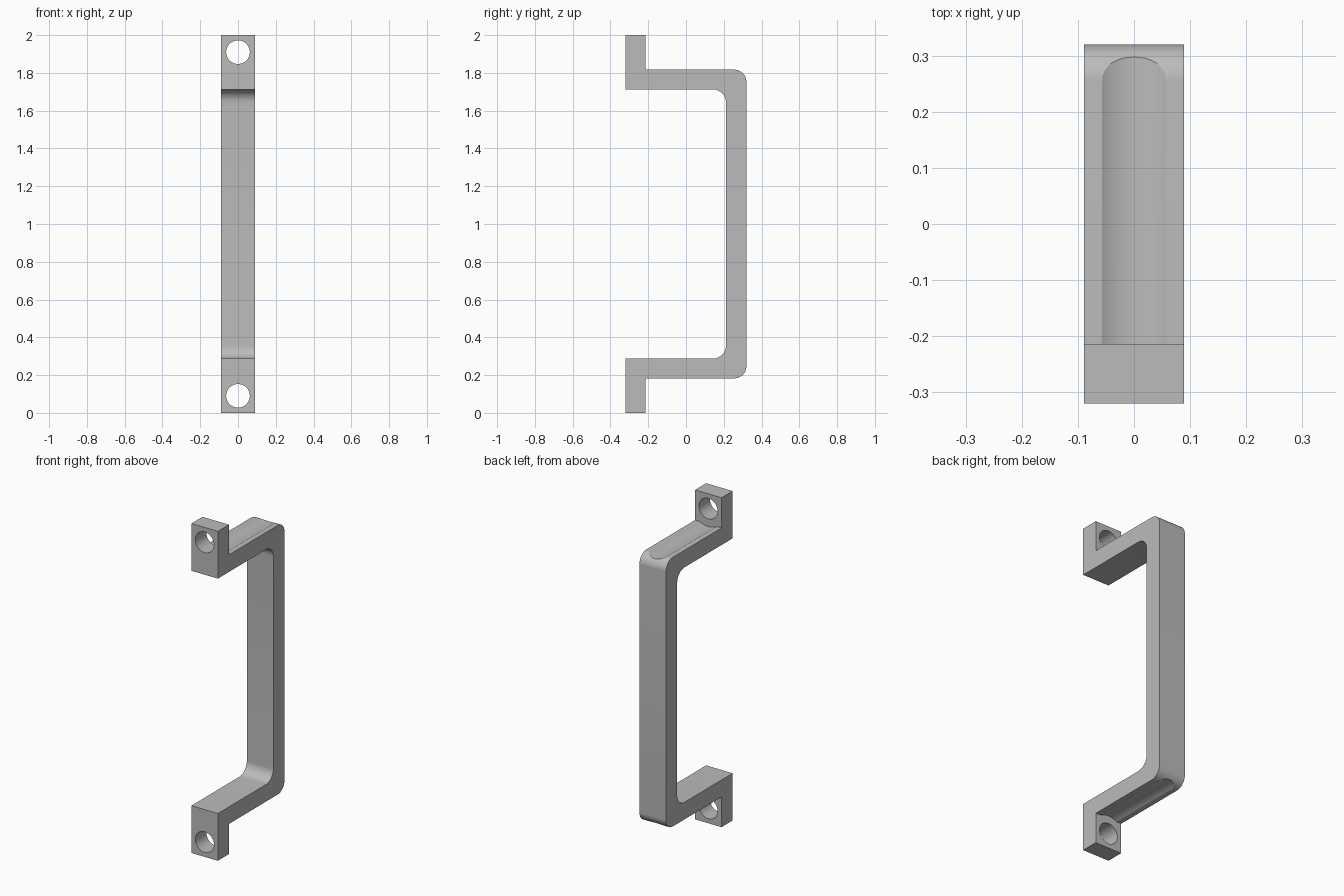
import bpy
import bmesh
from math import cos, sin, pi, radians
from mathutils import Matrix

cube = bpy.data.objects.get("Cube")
if cube:
    bpy.data.objects.remove(cube, do_unlink=True)

HALF_W = 0.089                      # half the bar width
FRONT, FOOT_BACK, BACK = -0.32, -0.214, 0.32
GRIP_FRONT = 0.212
ARM_OUT, ARM_IN = 0.183, 0.287      # lower arm heights, mirrored for the upper
OUTER_R, INNER_R = 0.065, 0.07
HOLE_Z, HOLE_R, GROOVE_R = 0.09, 0.0625, 0.109


def arc(y, z, r, start, end, steps=12):
    angles = [start + (end - start) * i / steps for i in range(steps + 1)]
    return [(y + r * cos(a), z + r * sin(a)) for a in angles]


def mesh_object(name, bm):
    bmesh.ops.recalc_face_normals(bm, faces=bm.faces)
    mesh = bpy.data.meshes.new(name)
    bm.to_mesh(mesh)
    bm.free()
    obj = bpy.data.objects.new(name, mesh)
    bpy.context.collection.objects.link(obj)
    return obj


def cylinder_y(name, z, radius, y0, y1):
    bm = bmesh.new()
    place = Matrix.Translation((0, (y0 + y1) / 2, z)) @ Matrix.Rotation(pi / 2, 4, "X")
    bmesh.ops.create_cone(bm, cap_ends=True, segments=64, radius1=radius,
                          radius2=radius, depth=y1 - y0, matrix=place)
    return mesh_object(name, bm)


# Side profile: lower outside edge, then lower inside edge, both mirrored upward
outer = [(FRONT, 0), (FOOT_BACK, 0), (FOOT_BACK, ARM_OUT)]
outer += arc(BACK - OUTER_R, ARM_OUT + OUTER_R, OUTER_R, -pi / 2, 0)
inner = [(FRONT, ARM_IN)]
inner += arc(GRIP_FRONT - INNER_R, ARM_IN + INNER_R, INNER_R, -pi / 2, 0)


def flip(points):
    return [(y, 2 - z) for y, z in reversed(points)]


profile = outer + flip(outer) + flip(inner)[::-1] + inner[::-1]

# Pull handle bar
bm = bmesh.new()
face = bm.faces.new([bm.verts.new((-HALF_W, y, z)) for y, z in profile])
extruded = bmesh.ops.extrude_face_region(bm, geom=[face])
moved = [v for v in extruded["geom"] if isinstance(v, bmesh.types.BMVert)]
bmesh.ops.translate(bm, verts=moved, vec=(2 * HALF_W, 0, 0))
handle = mesh_object("pull_handle", bm)

# Screw holes and the driver clearance grooves behind them
cutters = []
for end, z in (("lower", HOLE_Z), ("upper", 2 - HOLE_Z)):
    cutters.append(cylinder_y(end + "_screw_hole", z, HOLE_R, -0.4, -0.15))
    cutters.append(cylinder_y(end + "_groove", z, GROOVE_R, FOOT_BACK, 0.4))

bpy.ops.object.select_all(action="DESELECT")
handle.select_set(True)
bpy.context.view_layer.objects.active = handle
for cutter in cutters:
    cutter.hide_render = True
    mod = handle.modifiers.new(cutter.name, "BOOLEAN")
    mod.operation = "DIFFERENCE"
    mod.solver = "EXACT"
    mod.object = cutter
    bpy.ops.object.modifier_apply(modifier=mod.name)
for cutter in cutters:
    bpy.data.objects.remove(cutter, do_unlink=True)

# Grey finish
grey = bpy.data.materials.new("grey_metal")
grey.use_nodes = True
colour = (0.5, 0.5, 0.5, 1)
grey.diffuse_color = colour
grey.node_tree.nodes["Principled BSDF"].inputs["Base Color"].default_value = colour
handle.data.materials.clear()
handle.data.materials.append(grey)
for poly in handle.data.polygons:
    poly.material_index = 0

bpy.ops.object.shade_smooth_by_angle(angle=radians(20))
